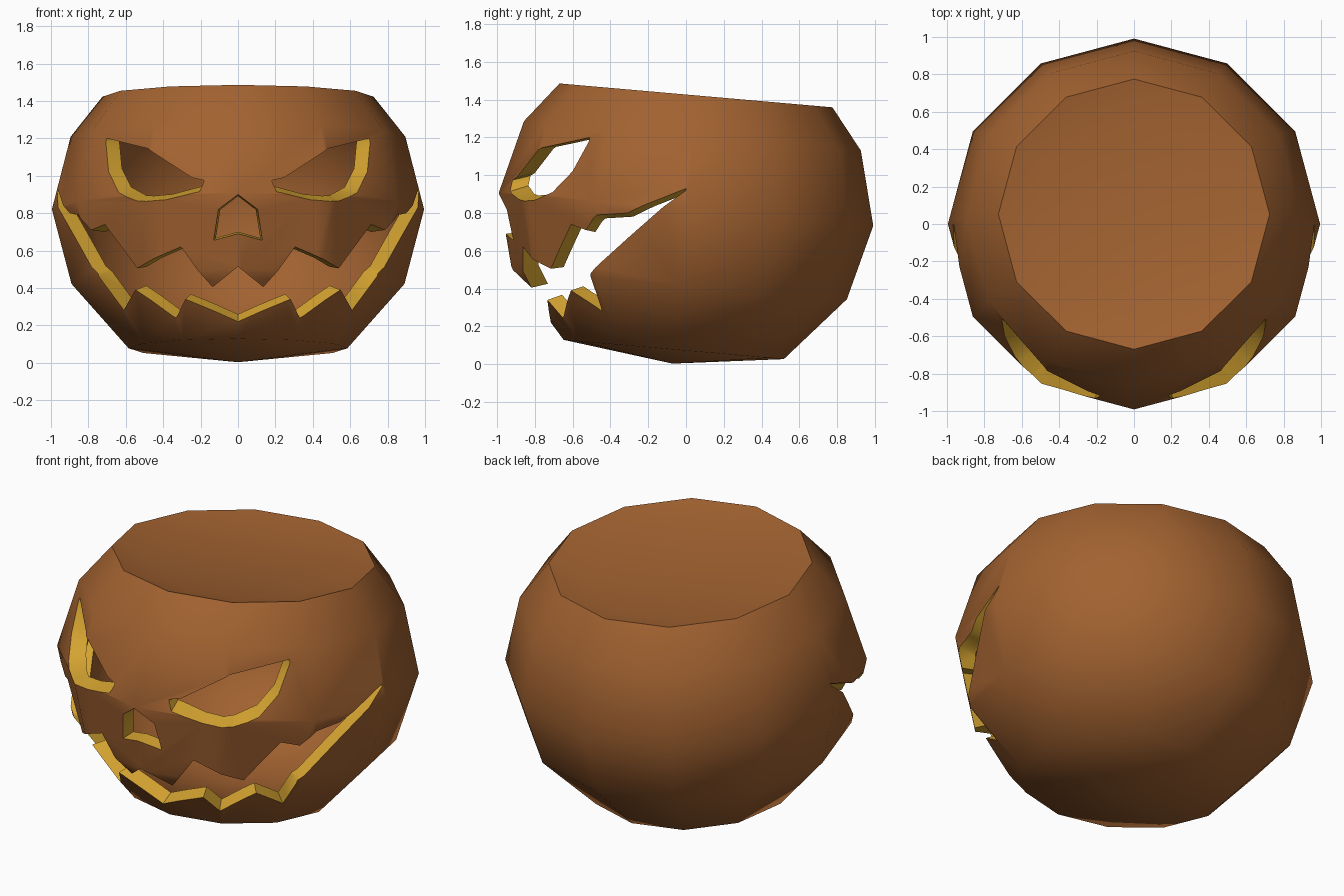
import bpy, bmesh, math
from mathutils import Vector, Matrix
from mathutils.bvhtree import BVHTree

if "Cube" in bpy.data.objects:
    bpy.data.objects.remove(bpy.data.objects["Cube"])

SIDES = 12
TILT = Matrix.Translation((0, 0, 0.82)) @ Matrix.Rotation(math.radians(-5), 4, 'X')


def material(name, rgb):
    m = bpy.data.materials.new(name)
    m.diffuse_color = (*rgb, 1)
    m.use_nodes = True
    m.node_tree.nodes["Principled BSDF"].inputs["Base Color"].default_value = m.diffuse_color
    return m


BROWN = material("brown_skin", (0.36, 0.122, 0.03))
YELLOW = material("yellow_flesh", (0.65, 0.36, 0.03))


def new_object(name, bm):
    me = bpy.data.meshes.new(name)
    bm.to_mesh(me)
    bm.free()
    me.materials.append(BROWN)
    me.materials.append(YELLOW)
    ob = bpy.data.objects.new(name, me)
    bpy.context.collection.objects.link(ob)
    return ob


def lathe(bm, profile, inward=False):
    """Closed tilted lathe; first and last profile entries are poles."""
    def vert(r, h, i):
        a = 2 * math.pi * i / SIDES
        return bm.verts.new(TILT @ Vector((r * math.sin(a), -r * math.cos(a), h)))
    low, high = vert(*profile[0], 0), vert(*profile[-1], 0)
    rings = [[vert(r, h, i) for i in range(SIDES)] for r, h in profile[1:-1]]
    faces = []
    for i in range(SIDES):
        j = (i + 1) % SIDES
        faces.append(bm.faces.new((low, rings[0][j], rings[0][i])))
        faces.append(bm.faces.new((high, rings[-1][i], rings[-1][j])))
        for a, b in zip(rings, rings[1:]):
            faces.append(bm.faces.new((a[i], a[j], b[j], b[i])))
    if inward:
        bmesh.ops.reverse_faces(bm, faces=faces)


# Hollow body: outer skin with a shallow sunken top, plus the inner cavity
bm = bmesh.new()
lathe(bm, [(0, -0.82), (0.585, -0.745), (0.89, -0.40), (0.995, 0),
           (0.895, 0.39), (0.725, 0.605), (0.53, 0.56), (0, 0.56)])
skin = BVHTree.FromBMesh(bm)
lathe(bm, [(0, -0.73), (0.545, -0.665), (0.81, -0.36), (0.905, 0),
           (0.815, 0.35), (0.68, 0.50), (0.5, 0.47), (0, 0.47)], inward=True)
body = new_object("pumpkin_body", bm)


def on_skin(az, z):
    a = math.radians(az)
    d = Vector((math.sin(a), -math.cos(a), 0))
    loc, normal, _, _ = skin.ray_cast(Vector((0, 0, z)), d)
    return loc, normal


def interp(line, x):
    for (x0, y0), (x1, y1) in zip(line, line[1:]):
        if x0 <= x <= x1:
            return y0 + (y1 - y0) * (x - x0) / (x1 - x0)


def carve(name, lower, upper, focus_z, side=1):
    """Cut a hole between two outlines of (azimuth, height), tapering to a focus."""
    focus = Vector((0, 0, focus_z))
    bm = bmesh.new()
    cols = []
    for az in sorted({p[0] for p in lower + upper}):
        col = []
        for z in (interp(lower, az), interp(upper, az)):
            p, _ = on_skin(side * az, z)
            col += [bm.verts.new(p.lerp(focus, t)) for t in (-0.15, 0.3)]
        cols.append(col)                      # low out, low in, high out, high in
    loop = (0, 1, 3, 2)
    for a, b in zip(cols, cols[1:]):
        for k in range(4):
            m, n = loop[k], loop[(k + 1) % 4]
            bm.faces.new((a[m], a[n], b[n], b[m]))
    for c in (cols[0], cols[-1]):
        bm.faces.new([c[k] for k in loop])
    bmesh.ops.triangulate(bm, faces=bm.faces[:])
    bmesh.ops.recalc_face_normals(bm, faces=bm.faces[:])
    for f in bm.faces:
        f.material_index = 1
    cutter = new_object(name, bm)
    cutter.hide_render = True
    mod = body.modifiers.new(name, 'BOOLEAN')
    mod.operation = 'DIFFERENCE'
    mod.solver = 'EXACT'
    mod.object = cutter
    bpy.context.view_layer.objects.active = body
    bpy.ops.object.modifier_apply(modifier=name)
    bpy.data.objects.remove(cutter)


def both(half):
    """Mirror a half outline that starts at azimuth 0."""
    return [(-a, z) for a, z in reversed(half[1:])] + half


# Slanted eyes
for s in (-1, 1):
    carve("eye_cutter",
          [(11.2, 0.968), (12.5, 0.915), (23.5, 0.872), (33.5, 0.865), (42, 0.91), (49, 1.02), (54, 1.18)],
          [(11.2, 0.975), (15.4, 0.99), (32, 1.145), (54, 1.2)], 1.2, s)

# Nose
carve("nose_cutter", both([(0, 0.69), (8, 0.655)]),
      both([(0, 0.9), (6.3, 0.82), (8, 0.665)]), 0.8)

# Toothed grin
carve("mouth_cutter",
      both([(0, 0.22), (21, 0.34), (27, 0.24), (42, 0.39), (54, 0.28), (56, 0.48), (90, 0.92)]),
      both([(0, 0.515), (9.4, 0.405), (19.5, 0.62), (37, 0.505), (49.5, 0.74),
            (56, 0.71), (61, 0.79), (71, 0.80), (90, 0.93)]), 0.6)

# Smooth skin, sharp rim and cut edges
bpy.ops.object.select_all(action='DESELECT')
body.select_set(True)
bpy.context.view_layer.objects.active = body
bpy.ops.object.shade_smooth_by_angle(angle=math.radians(46))

# Small yellow sliver on each side
for s in (-1, 1):
    p, n = on_skin(s * 114, 0.70)
    up = Vector((0, 0.2, 1))
    up = (up - n * up.dot(n)).normalized()
    across = up.cross(n)
    bm = bmesh.new()
    ring = [bm.verts.new(p + n * 0.004 + up * 0.105 * math.sin(a) + across * 0.036 * math.cos(a))
            for a in (2 * math.pi * k / 12 for k in range(12))]
    f = bm.faces.new(ring)
    f.normal_update()
    if f.normal.dot(n) < 0:
        f.normal_flip()
    f.material_index = 1
    new_object("side_sliver", bm)
